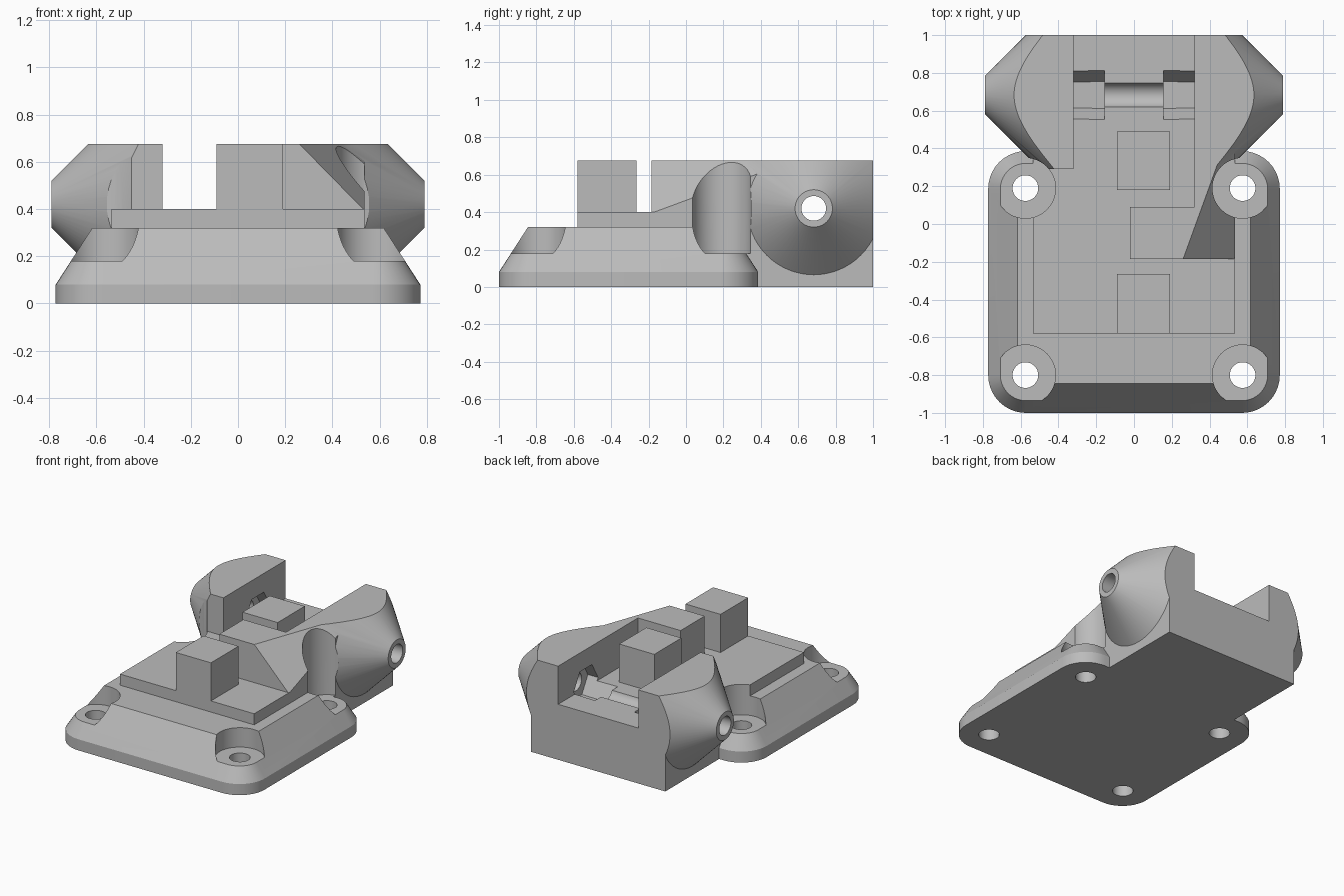
import bpy, bmesh
from math import pi, sin, cos
from mathutils import Matrix, Vector

cube = bpy.data.objects.get("Cube")
if cube:
    bpy.data.objects.remove(cube, do_unlink=True)

grey = bpy.data.materials.new("plain grey")
grey.use_nodes = True
COLOUR = (0.5, 0.5, 0.5, 1)
grey.diffuse_color = COLOUR
grey.node_tree.nodes["Principled BSDF"].inputs["Base Color"].default_value = COLOUR


def finish(name, bm):
    bmesh.ops.recalc_face_normals(bm, faces=bm.faces)
    mesh = bpy.data.meshes.new(name)
    bm.to_mesh(mesh)
    bm.free()
    mesh.materials.append(grey)
    obj = bpy.data.objects.new(name, mesh)
    bpy.context.collection.objects.link(obj)
    return obj


def box(name, x, y, z, cut=None):
    """Box between limits, optionally trimmed by a plane (point, normal)."""
    bm = bmesh.new()
    bmesh.ops.create_cube(bm, size=1)
    for v in bm.verts:
        v.co = [r[0] if c < 0 else r[1] for c, r in zip(v.co, (x, y, z))]
    if cut:
        bmesh.ops.bisect_plane(bm, geom=bm.verts[:] + bm.edges[:] + bm.faces[:],
                               plane_co=cut[0], plane_no=cut[1], clear_outer=True)
        bmesh.ops.holes_fill(bm, edges=bm.edges[:])
    return finish(name, bm)


def round_bar(name, start, end, r1, r2, sides=48, turn=0):
    """Cylinder, cone or regular prism from start to end."""
    start, end = Vector(start), Vector(end)
    axis = end - start
    bm = bmesh.new()
    place = (Matrix.Translation((start + end) / 2)
             @ axis.to_track_quat('Z', 'Y').to_matrix().to_4x4()
             @ Matrix.Rotation(turn, 4, 'Z'))
    bmesh.ops.create_cone(bm, cap_ends=True, segments=sides, radius1=r1,
                          radius2=r2, depth=axis.length, matrix=place)
    return finish(name, bm)


def combine(target, tool, operation):
    mod = target.modifiers.new(operation.lower(), 'BOOLEAN')
    mod.operation, mod.solver, mod.object = operation, 'EXACT', tool
    tool.hide_render = True
    bpy.context.view_layer.objects.active = target
    bpy.ops.object.modifier_apply(modifier=mod.name)
    bpy.data.objects.remove(tool, do_unlink=True)


def base_plate():
    """Rounded rectangle with a vertical rim and sloped shoulders."""
    bm = bmesh.new()
    rings = []
    for z, inset in ((0, 0), (0.08, 0), (0.32, 0.155)):
        ring = []
        radius = 0.2 - inset
        for k, (sx, sy) in enumerate(((1, 1), (-1, 1), (-1, -1), (1, -1))):
            cx, cy = sx * 0.572, -0.307 + sy * 0.493
            for i in range(11):
                a = (k + i / 10) * pi / 2
                ring.append(bm.verts.new((cx + radius * cos(a), cy + radius * sin(a), z)))
        rings.append(ring)
    for low, high in zip(rings, rings[1:]):
        for i in range(len(low)):
            j = (i + 1) % len(low)
            bm.faces.new((low[i], low[j], high[j], high[i]))
    bm.faces.new(rings[0][::-1])
    bm.faces.new(rings[-1])
    return finish("mounting_base", bm)


TOP, FLOOR = 0.675, 0.4
PIN_Y, PIN_Z = 0.683, 0.42

# Base and raised body
mount = base_plate()
combine(mount, box("body", (-0.535, 0.535), (-0.58, 1), (0, FLOOR)), 'UNION')

# Conical side bosses, trimmed flat at the top, front and back
for s in (-1, 1):
    boss = round_bar("boss", (s * 0.32, PIN_Y, PIN_Z), (s * 0.79, PIN_Y, PIN_Z),
                     0.57, 0.1, 64)
    combine(boss, box("boss_trim", (-1, 1), (0.29, 1), (0.05, TOP)), 'INTERSECT')
    combine(mount, boss, 'UNION')

# Sloped wedge wall with its step across the slot
slope = ((0.26, -0.185, TOP), (1.02, -0.37, 1))
wedge = box("wedge_wall", (-0.02, 0.535), (-0.185, 0.45), (0.3, TOP), slope)
combine(wedge, box("wedge_relief", (-0.5, 0.32), (0.09, 1), (FLOOR, 1)), 'DIFFERENCE')
combine(mount, wedge, 'UNION')

# Square posts
for y in ((-0.58, -0.265), (0.18, 0.49)):
    combine(mount, box("post", (-0.09, 0.19), y, (0.3, TOP)), 'UNION')

# Counterbored screw holes
for x in (-0.575, 0.575):
    for y in (-0.8, 0.19):
        combine(mount, round_bar("counterbore", (x, y, 0.18), (x, y, 1), 0.16, 0.16),
                'DIFFERENCE')
        combine(mount, round_bar("screw_hole", (x, y, -0.1), (x, y, 0.3), 0.068, 0.068, 32),
                'DIFFERENCE')

# Cross pin bore and hexagonal nut pockets
combine(mount, round_bar("pin_bore", (-1, PIN_Y, PIN_Z), (1, PIN_Y, PIN_Z),
                         0.066, 0.066, 32), 'DIFFERENCE')
for s in (-1, 1):
    pocket = round_bar("nut_pocket", (s * 0.157, PIN_Y, PIN_Z), (s * 0.4, PIN_Y, PIN_Z),
                       0.142, 0.136, 6, pi / 6)
    # Keep a corner of the hexagon pointing along y
    if max(v.co.y for v in pocket.data.vertices) < PIN_Y + 0.13:
        for v in pocket.data.vertices:
            dy, dz = v.co.y - PIN_Y, v.co.z - PIN_Z
            v.co.y, v.co.z = PIN_Y - dz, PIN_Z + dy
    combine(mount, pocket, 'DIFFERENCE')

bpy.ops.object.select_all(action='DESELECT')
mount.select_set(True)
bpy.context.view_layer.objects.active = mount
bpy.ops.object.shade_smooth_by_angle(angle=pi / 7)
